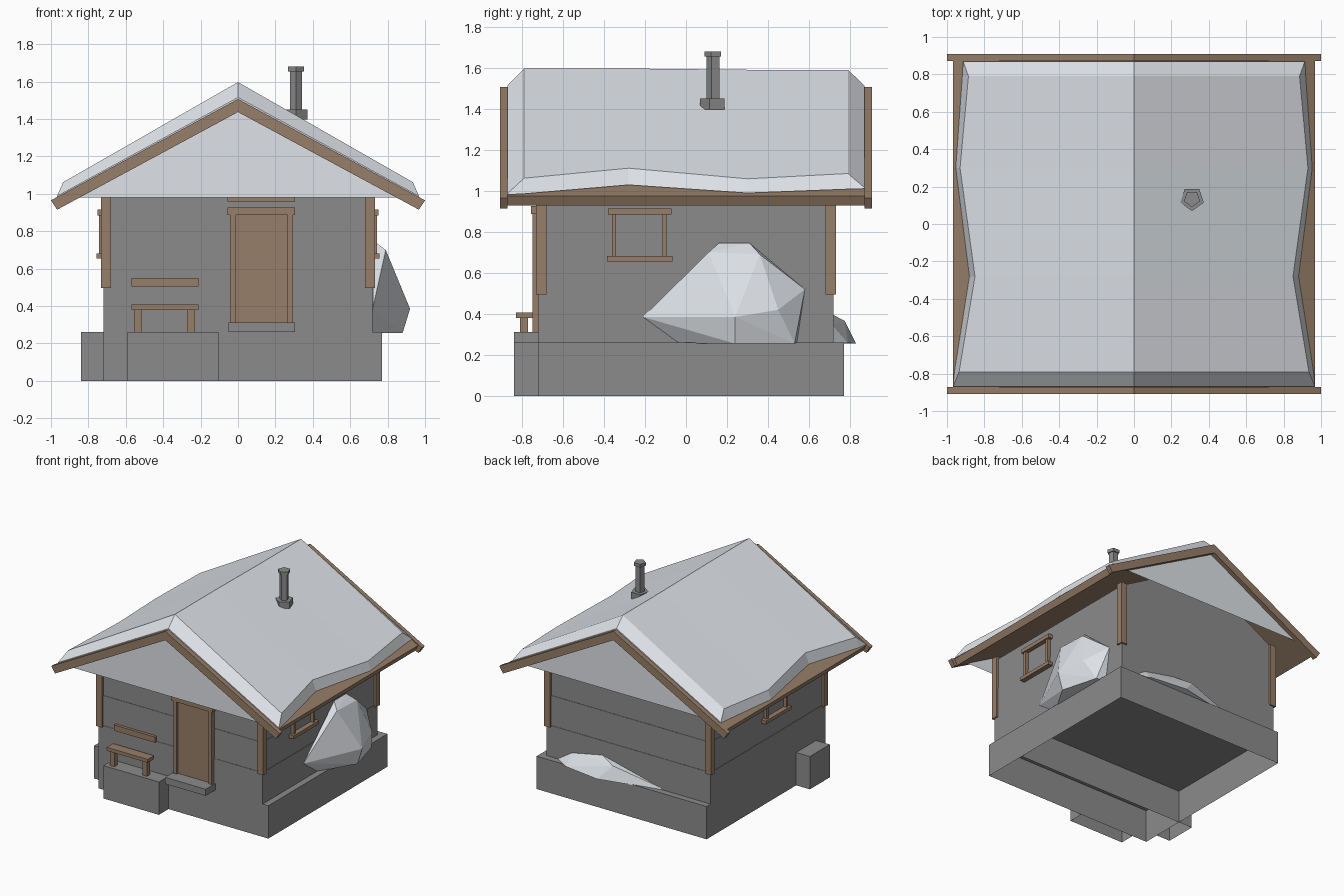
import bpy, bmesh, math
from mathutils import Vector

cube = bpy.data.objects.get("Cube")
if cube:
    bpy.data.objects.remove(cube, do_unlink=True)


def material(name, r, g, b):
    m = bpy.data.materials.new(name)
    m.use_nodes = True
    m.diffuse_color = (r, g, b, 1)
    m.node_tree.nodes["Principled BSDF"].inputs["Base Color"].default_value = (r, g, b, 1)
    return m


STONE = material("grey_stone", 0.26, 0.26, 0.26)
WOOD = material("brown_wood", 0.31, 0.21, 0.14)
SNOW = material("white_snow", 0.74, 0.77, 0.81)


def finish(name, bm, mat):
    bmesh.ops.recalc_face_normals(bm, faces=bm.faces)
    me = bpy.data.meshes.new(name)
    bm.to_mesh(me)
    bm.free()
    me.materials.append(mat)
    ob = bpy.data.objects.new(name, me)
    bpy.context.collection.objects.link(ob)
    return ob


def box(name, mat, x, y, z, open_bottom=False):
    bm = bmesh.new()
    bmesh.ops.create_cube(bm, size=1)
    for v in bm.verts:
        v.co = Vector([a[0] if c < 0 else a[1] for a, c in zip((x, y, z), v.co)])
    ob_bottom = [f for f in bm.faces if f.calc_center_median().z < z[0] + 1e-5]
    bmesh.ops.recalc_face_normals(bm, faces=bm.faces)
    if open_bottom:
        bmesh.ops.delete(bm, geom=ob_bottom, context='FACES_ONLY')
    return finish(name, bm, mat)


def prism(name, mat, half, y0, y1):
    """Extrude along y a profile given by its right half, mirrored in x."""
    pts = half + [(-x, z) for x, z in reversed(half) if x > 0]
    bm = bmesh.new()
    a = [bm.verts.new((x, y0, z)) for x, z in pts]
    b = [bm.verts.new((x, y1, z)) for x, z in pts]
    n = len(pts)
    bm.faces.new(a)
    bm.faces.new(b)
    for i in range(n):
        j = (i + 1) % n
        bm.faces.new((a[i], a[j], b[j], b[i]))
    return finish(name, bm, mat)


def hull(name, mat, pts):
    bm = bmesh.new()
    for p in pts:
        bm.verts.new(p)
    res = bmesh.ops.convex_hull(bm, input=bm.verts)
    loose = [v for v in res["geom_interior"] if isinstance(v, bmesh.types.BMVert)]
    bmesh.ops.delete(bm, geom=loose, context='VERTS')
    return finish(name, bm, mat)


def chevron(name, mat, top, bottom, outer, inner, y0, y1):
    """Two sloped roof planks meeting at the ridge."""
    bm = bmesh.new()
    section = [(-outer[0], outer[1]), (0, top), outer, inner, (0, bottom), (-inner[0], inner[1])]
    a = [bm.verts.new((x, y0, z)) for x, z in section]
    b = [bm.verts.new((x, y1, z)) for x, z in section]
    for ring in (a, b):
        bm.faces.new((ring[0], ring[1], ring[4], ring[5]))
        bm.faces.new((ring[1], ring[2], ring[3], ring[4]))
    for i in range(6):
        j = (i + 1) % 6
        bm.faces.new((a[i], a[j], b[j], b[i]))
    return finish(name, bm, mat)


# Stone base, hollow underneath
box("base_back", STONE, (-.72, .77), (-.35, .77), (0, .26), True)
box("base_front", STONE, (-.72, .77), (-.72, -.35), (0, .26), True)
box("side_block", STONE, (-.84, -.72), (-.60, -.35), (0, .26), True)
box("bench_platform", STONE, (-.59, -.105), (-.84, -.72), (0, .26), True)
box("door_step", STONE, (-.05, .305), (-.84, -.70), (.26, .312))

# Walls in three courses, the top one with the gables
box("wall_lower", STONE, (-.72, .72), (-.72, .72), (.26, .508))
box("wall_middle", STONE, (-.717, .717), (-.717, .717), (.508, .745))
prism("wall_gable", STONE, [(0, 1.385), (.714, .985), (.714, .745)], -.714, .714)

# Corner posts
for sx, side in ((-1, "right"), (1, "left")):
    for sy, end in ((-1, "front"), (1, "back")):
        cx, cy = sx * .706, sy * .706
        box(f"{end}_{side}_post", WOOD, (cx - .026, cx + .026),
            (cy - .026, cy + .026), (.495, 1.0))

# Roof deck and barge boards
chevron("roof_deck", WOOD, 1.497, 1.445, (.968, .975), (.945, .928), -.88, .88)
for s, end in ((-1, "front"), (1, "back")):
    y0, y1 = sorted((s * .872, s * .908))
    chevron(f"{end}_barge_board", WOOD, 1.507, 1.437, (1.0, .965), (.967, .915), y0, y1)

# Snow on the roof: rows of (y, eave x, shoulder x), bevelled at the rim
rows = [(-.87, .968, .968), (-.79, .96, .935), (-.28, .88, .85),
        (.3, .953, .93), (.79, .918, .885), (.87, .914, .914)]
bm = bmesh.new()
grid = []
for y, eave, shoulder in rows:
    at_rim = abs(y) > .8
    low = 1.507 - .543 * eave
    ridge = 1.515 if at_rim else 1.597 - .006 * (y > 0)
    edge = low + .006 if at_rim else ridge - .572 * shoulder
    half = [(eave, low), (shoulder, edge)]
    line = [(-x, z) for x, z in half] + [(0, ridge)] + half[::-1]
    grid.append([bm.verts.new((x, y, z)) for x, z in line])
for r, s in zip(grid, grid[1:]):
    for i in range(5):
        j = (i + 1) % 5
        if i < 4:
            bm.faces.new((r[i], r[j], s[j], s[i]))
bm.faces.new(grid[0])
bm.faces.new(grid[-1])
finish("roof_snow", bm, SNOW)

# Chimney in five-sided sections
for name, r, z0, z1 in (("chimney_shaft", .034, 1.22, 1.66),
                        ("chimney_collar", .066, 1.398, 1.45),
                        ("chimney_cap", .045, 1.655, 1.68)):
    bm = bmesh.new()
    rings = [[bm.verts.new((.31 + r * math.cos(t), .135 + r * math.sin(t), z))
              for t in [math.radians(72 * k - 90) for k in range(5)]] for z in (z0, z1)]
    for ring in rings:
        bm.faces.new(ring)
    for i in range(5):
        j = (i + 1) % 5
        bm.faces.new((rings[0][i], rings[0][j], rings[1][j], rings[1][i]))
    finish(name, bm, STONE)

# Door with frame and board above
box("door_panel", WOOD, (-.012, .267), (-.732, -.70), (.312, .887))
for n, x in (("right", -.042), ("left", .265)):
    box(f"{n}_door_jamb", WOOD, (x, x + .03), (-.75, -.70), (.312, .887))
box("door_lintel", WOOD, (-.055, .305), (-.757, -.70), (.887, .927))
box("door_board", WOOD, (-.055, .305), (-.74, -.70), (.96, 1.032))

# Bench with back board
box("bench_seat", WOOD, (-.57, -.21), (-.83, -.75), (.38, .407))
for n, x in (("right", -.555), ("left", -.27)):
    box(f"{n}_bench_leg", WOOD, (x, x + .04), (-.81, -.77), (.26, .38))
box("bench_back", WOOD, (-.57, -.21), (-.74, -.71), (.505, .55))

# Window frames on both sides
for s, side, cy in ((1, "left", -.225), (-1, "right", -.08)):
    def bar(part, y0, y1, z, depth):
        box(f"{side}_window_{part}", WOOD, sorted((s * .70, s * depth)),
            (cy + y0, cy + y1), z)
    bar("head", -.155, .155, (.885, .915), .75)
    bar("sill", -.16, .16, (.655, .682), .757)
    bar("front_jamb", -.137, -.117, (.682, .885), .742)
    bar("back_jamb", .11, .13, (.682, .885), .742)

# Snow drifts against the wall
hull("side_drift", SNOW, [
    (.72, -.21, .385), (.72, -.03, .255), (.72, .54, .255), (.72, .58, .52),
    (.73, .31, .745), (.73, .16, .745), (.79, .11, .70), (.79, .36, .69),
    (.92, .24, .385), (.88, .24, .255), (.86, .45, .42), (.80, .53, .255)])
hull("back_drift", SNOW, [
    (.64, .71, .258), (.5, .71, .35), (.25, .71, .40), (-.34, .71, .258),
    (.1, .775, .365), (.2, .83, .255), (.5, .79, .258)])
